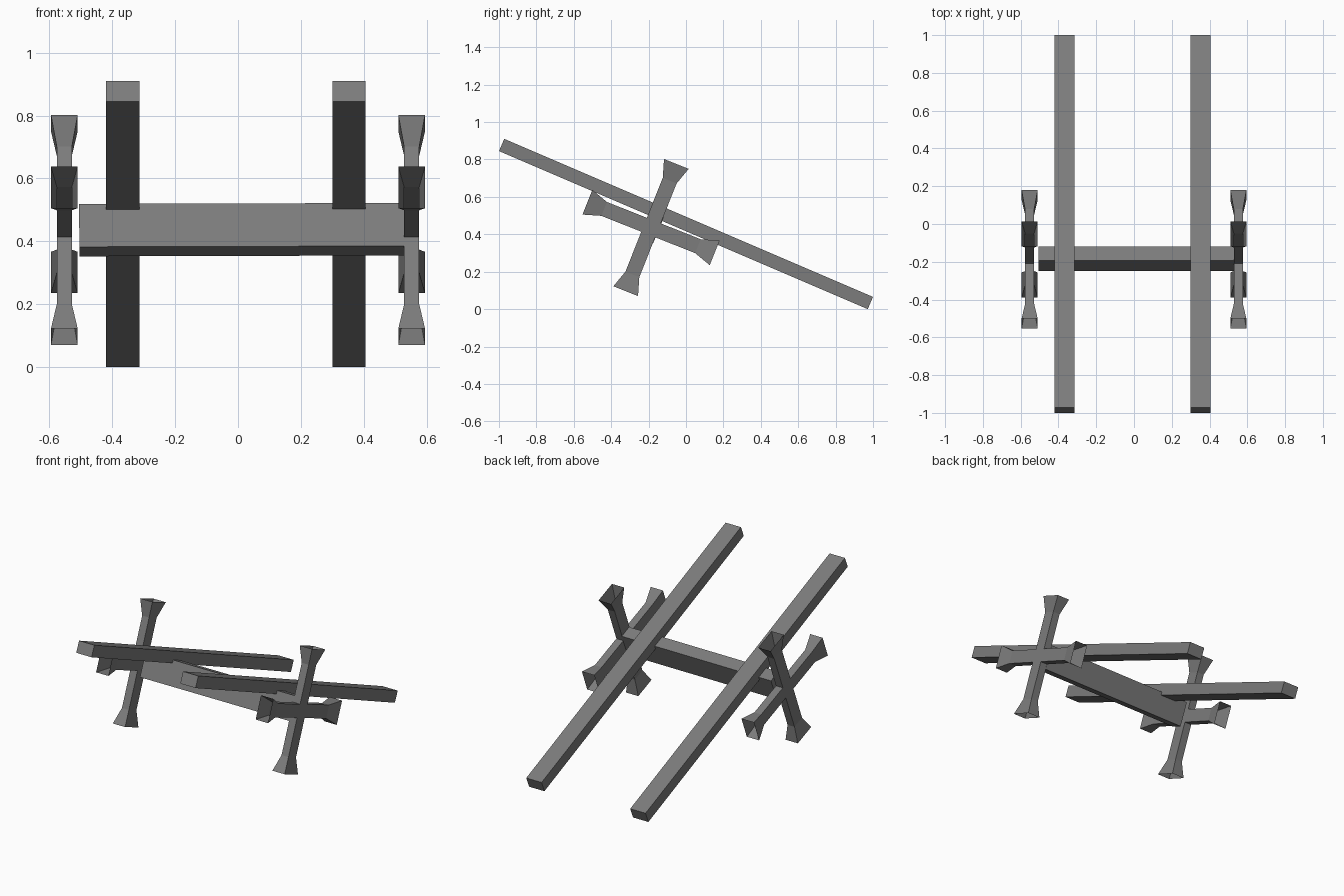
import bpy, bmesh
from math import radians
from mathutils import Matrix, Vector

if "Cube" in bpy.data.objects:
    bpy.data.objects.remove(bpy.data.objects["Cube"])

# Dark grey finish shared by every part
dark_grey = bpy.data.materials.new("dark_grey")
dark_grey.diffuse_color = (0.2, 0.2, 0.2, 1)
dark_grey.use_nodes = True
dark_grey.node_tree.nodes["Principled BSDF"].inputs["Base Color"].default_value = dark_grey.diffuse_color


def add_object(name, bm, loc, tilt):
    bmesh.ops.recalc_face_normals(bm, faces=bm.faces)
    mesh = bpy.data.meshes.new(name)
    bm.to_mesh(mesh)
    bm.free()
    mesh.materials.append(dark_grey)
    ob = bpy.data.objects.new(name, mesh)
    ob.location = loc
    ob.rotation_euler.x = radians(tilt)
    bpy.context.collection.objects.link(ob)
    return ob


def box(name, size, loc, tilt):
    bm = bmesh.new()
    bmesh.ops.create_cube(bm, size=1, matrix=Matrix.Diagonal((*size, 1)))
    return add_object(name, bm, loc, tilt)


def cross_wheel(name, loc, tilt):
    # Hub cube whose four rim faces grow into spokes with open flared ends
    bm = bmesh.new()
    bmesh.ops.create_cube(bm, size=1, matrix=Matrix.Diagonal((0.048, 0.08, 0.08, 1)))
    bm.normal_update()
    rim = [f for f in bm.faces if abs(f.normal.x) < 0.5]
    for face in rim:
        n = face.normal.copy()
        side = Vector((0, n.z, n.y))
        for reach, half_x, half_w in ((0.27, 0.024, 0.04), (0.366, 0.0425, 0.071)):
            face = bmesh.ops.extrude_discrete_faces(bm, faces=[face])["faces"][0]
            for v in face.verts:
                sx = 1 if v.co.x > 0 else -1
                sw = 1 if v.co.dot(side) > 0 else -1
                v.co = n * reach + side * half_w * sw + Vector((half_x * sx, 0, 0))
        bmesh.ops.delete(bm, geom=[face], context='FACES')
    return add_object(name, bm, loc, tilt)


# Long sloping handles
for name, x in (("left_handle", -0.367), ("right_handle", 0.353)):
    box(name, (0.106, 2.145, 0.071), (x, 0, 0.455), -23.2)

# Axle beam under the handles
axle = box("axle_beam", (1.035, 0.079, 0.148), (0.0125, -0.184, 0.437), -22.5)
axle.rotation_euler.y = radians(-0.15)

# Cross-shaped wheels
for name, x in (("left_cross_wheel", -0.5525), ("right_cross_wheel", 0.5525)):
    cross_wheel(name, (x, -0.187, 0.436), -21.7)
